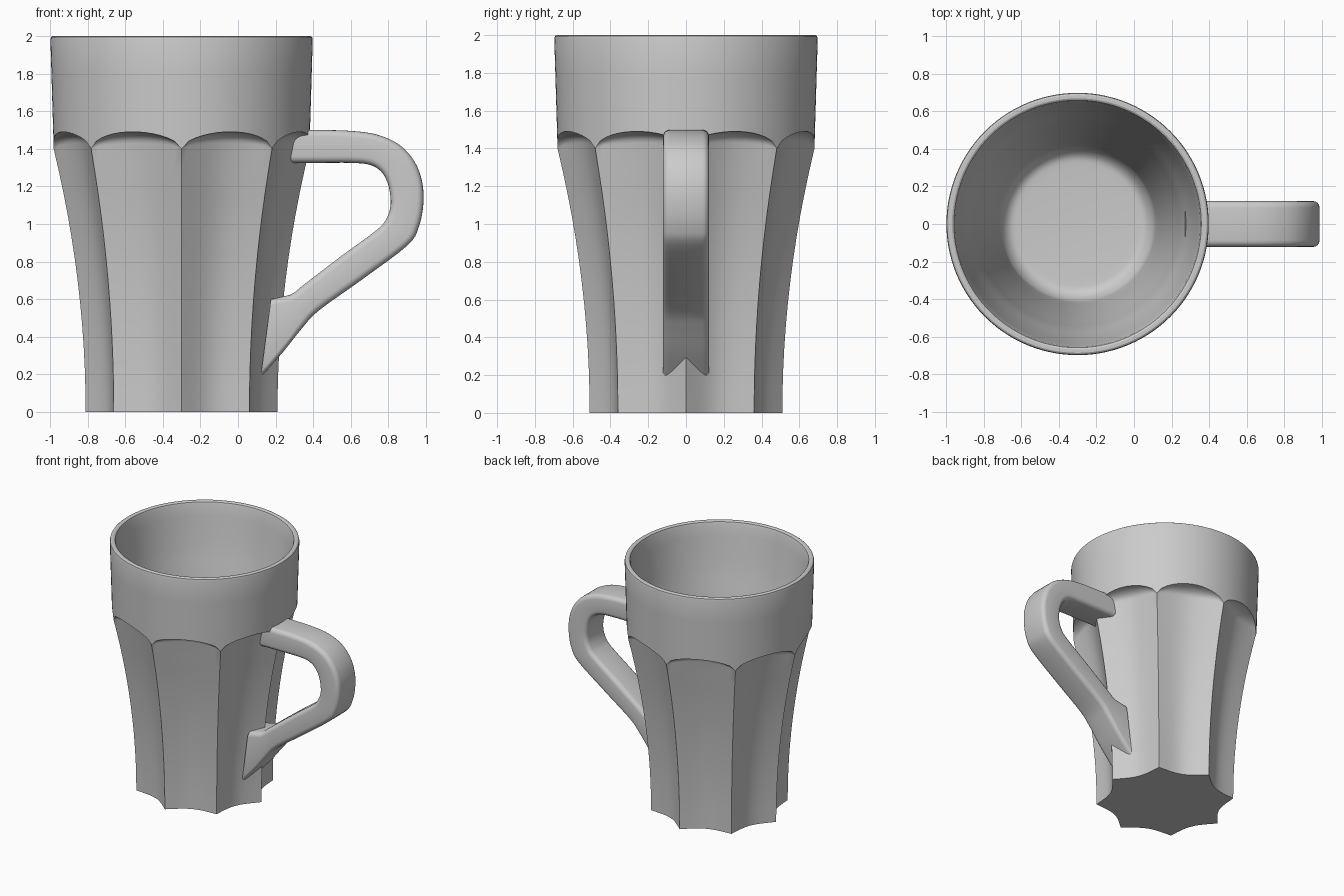
import bpy, bmesh, math
from mathutils import Vector

if "Cube" in bpy.data.objects:
    bpy.data.objects.remove(bpy.data.objects["Cube"])

FLUTES, COLS = 8, 14
CENTRE_X = -0.3

clay = bpy.data.materials.new("plain grey")
clay.use_nodes = True
grey = (0.6, 0.6, 0.6, 1)
clay.diffuse_color = grey
clay.node_tree.nodes["Principled BSDF"].inputs["Base Color"].default_value = grey


def spline(points, steps):
    """Smooth path through the points."""
    pts = [Vector(p) for p in points]
    pts = [2 * pts[0] - pts[1]] + pts + [2 * pts[-1] - pts[-2]]
    path = []
    for a, b, c, d in zip(pts, pts[1:], pts[2:], pts[3:]):
        for i in range(steps):
            t = i / steps
            path.append(0.5 * (2 * b + (c - a) * t + (2 * a - 5 * b + 4 * c - d) * t * t
                               + (3 * b - a - 3 * c + d) * t ** 3))
    return path + [pts[-2]]


def skin(name, rings, smooth_angle):
    """Join closed rings of points into a capped surface."""
    bm = bmesh.new()
    loops = [[bm.verts.new(p) for p in ring] for ring in rings]
    for low, high in zip(loops, loops[1:]):
        for i in range(len(low)):
            j = (i + 1) % len(low)
            bm.faces.new((low[i], low[j], high[j], high[i]))
    bm.faces.new(loops[0][::-1])
    bm.faces.new(loops[-1])
    bmesh.ops.remove_doubles(bm, verts=bm.verts, dist=0.0001)
    bmesh.ops.recalc_face_normals(bm, faces=bm.faces)
    mesh = bpy.data.meshes.new(name)
    bm.to_mesh(mesh)
    bm.free()
    mesh.materials.append(clay)
    obj = bpy.data.objects.new(name, mesh)
    bpy.context.collection.objects.link(obj)
    bpy.ops.object.select_all(action='DESELECT')
    obj.select_set(True)
    bpy.context.view_layer.objects.active = obj
    bpy.ops.object.shade_smooth_by_angle(angle=math.radians(smooth_angle))
    return obj


def outer_radius(z):
    return min(0.51 + 0.087 * z * z, 0.68 + 0.03 * (z - 1.4))


def column(i):
    """Radius and height up the wall for one angular column, outside then inside."""
    t = 2 * (i % COLS) / COLS - 1
    bulge = max(0, 1 - t * t)
    arch = bulge ** 0.6
    top, cove = 1.4 + 0.09 * arch, 0.06 * arch
    wall = []
    # concave flute
    for k in range(13):
        z = (top - cove) * k / 12
        wall.append((outer_radius(z) * (1 - (0.17 - 0.02 * z) * bulge), z))
    # rounded cove under the arch
    for k in range(1, 7):
        a = math.pi / 2 * k / 6
        z = top - cove + cove * math.sin(a)
        depth = (0.17 - 0.02 * z) * bulge * math.cos(a)
        wall.append((outer_radius(z) * (1 - depth), z))
    # plain band and rounded rim
    wall += [(outer_radius(z), z) for z in (1.6, 1.8, 1.98)]
    wall += [(0.694, 1.994), (0.685, 2), (0.668, 2), (0.658, 1.994)]
    return wall + INSIDE


# hollow inside with a filleted floor
INSIDE = [(p.x, p.y) for p in spline(
    [(0.652, 1.975), (0.605, 1.65), (0.557, 1.4), (0.53, 1.2), (0.49, 0.9), (0.455, 0.6),
     (0.42, 0.25), (0.402, 0.16), (0.36, 0.11), (0.3, 0.1)], 4)]

total = FLUTES * COLS
columns = []
for i in range(total):
    angle = math.tau * i / total
    columns.append([(CENTRE_X + r * math.cos(angle), r * math.sin(angle), z)
                    for r, z in column(i)])
skin("mug_body", list(zip(*columns)), 30)

# handle: outer and inner edge of the side outline, paired along the grip
outer_edge = [(0.27, 1.5), (0.42, 1.5), (0.6, 1.495), (0.74, 1.475), (0.86, 1.42),
              (0.94, 1.33), (0.98, 1.22), (0.985, 1.1), (0.96, 0.98), (0.9, 0.885),
              (0.66, 0.705), (0.43, 0.54), (0.34, 0.445), (0.24, 0.32), (0.12, 0.185)]
inner_edge = [(0.27, 1.325), (0.42, 1.325), (0.6, 1.325), (0.7, 1.315), (0.76, 1.28),
              (0.795, 1.22), (0.81, 1.15), (0.81, 1.09), (0.79, 1.03), (0.74, 0.97),
              (0.55, 0.83), (0.36, 0.685), (0.29, 0.63), (0.24, 0.615), (0.175, 0.6)]
HALF, ROUND = 0.122, 0.035
rings = []
for out, inn in zip(spline(outer_edge, 4), spline(inner_edge, 4)):
    across = (out - inn).normalized()
    half_thick = (out - inn).length / 2
    mid = (out + inn) / 2
    ring = []
    for corner, (sy, st) in enumerate(((1, 1), (-1, 1), (-1, -1), (1, -1))):
        for k in range(5):
            a = math.pi / 2 * (corner + k / 4)
            y = sy * (HALF - ROUND) + ROUND * math.cos(a)
            p = mid + across * (st * (half_thick - ROUND) + ROUND * math.sin(a))
            ring.append((p.x, y, p.y))
    rings.append(ring)
skin("handle", rings, 40)
